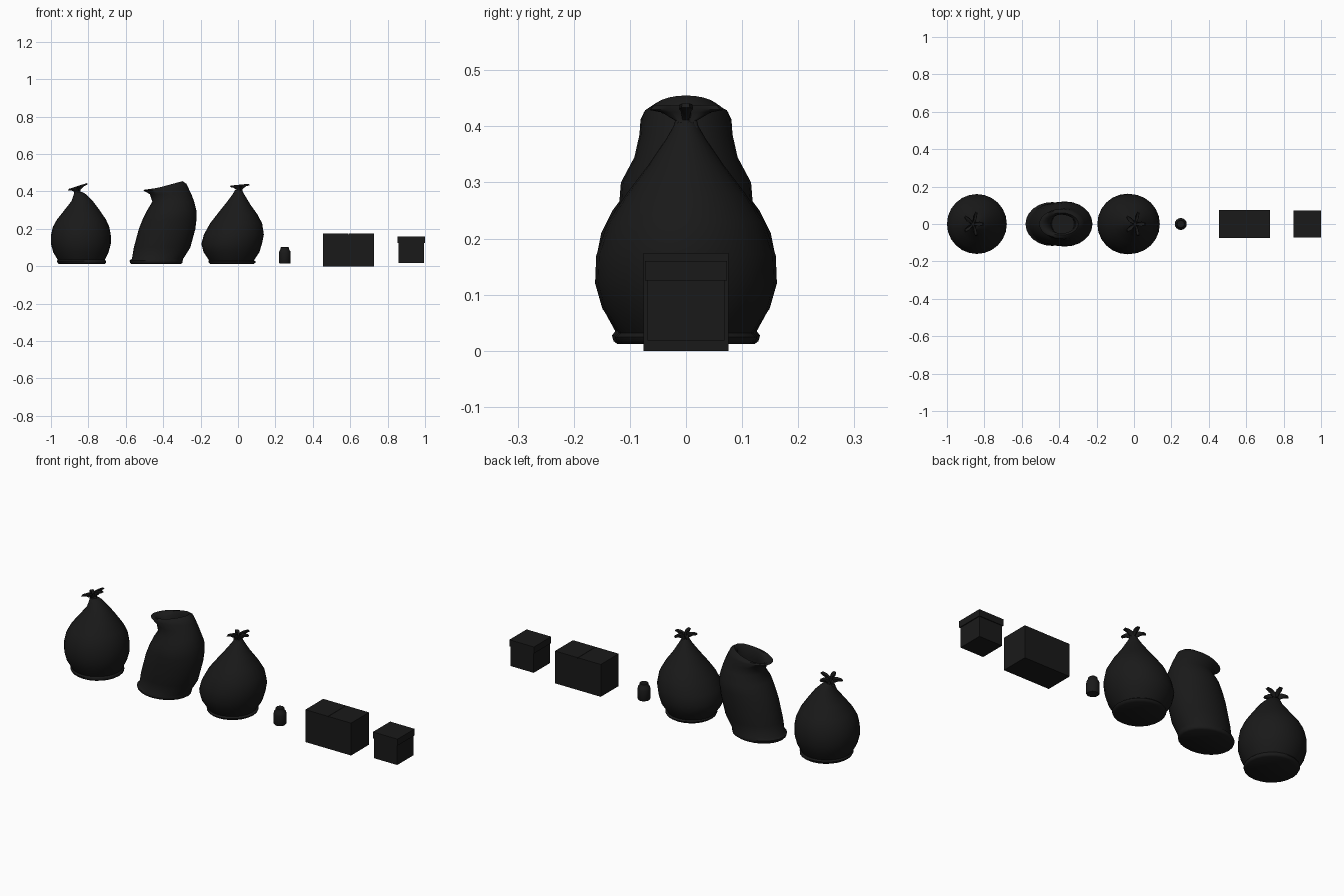
import bpy, bmesh
from math import sin, cos, pi

if "Cube" in bpy.data.objects:
    bpy.data.objects.remove(bpy.data.objects["Cube"])

black = bpy.data.materials.new("matte_black")
black.diffuse_color = (0.01, 0.01, 0.01, 1)
black.use_nodes = True
black.node_tree.nodes["Principled BSDF"].inputs["Base Color"].default_value = black.diffuse_color


def finish(bm, name, angle=None):
    bmesh.ops.recalc_face_normals(bm, faces=bm.faces)
    me = bpy.data.meshes.new(name)
    bm.to_mesh(me)
    bm.free()
    me.materials.append(black)
    ob = bpy.data.objects.new(name, me)
    bpy.context.collection.objects.link(ob)
    if angle:
        bpy.ops.object.select_all(action='DESELECT')
        ob.select_set(True)
        bpy.context.view_layer.objects.active = ob
        bpy.ops.object.shade_smooth_by_angle(angle=angle)
    return ob


def loft(name, rings, n=24, angle=0.9):
    """Bridge elliptical rings (centre x, z, x radius, y radius, z tilt) and cap both ends."""
    bm = bmesh.new()
    loops = []
    for cx, z, rx, ry, k in rings:
        loops.append([bm.verts.new((cx + rx * cos(2 * pi * i / n), ry * sin(2 * pi * i / n),
                                    z + k * cos(2 * pi * i / n))) for i in range(n)])
    for a, b in zip(loops, loops[1:]):
        for i in range(n):
            j = (i + 1) % n
            bm.faces.new((a[i], a[j], b[j], b[i]))
    bm.faces.new(loops[0][::-1])
    bm.faces.new(loops[-1])
    return finish(bm, name, angle)


def knot(name, cx, z, tilt, lobes=5):
    """Flared, lobed tuft of gathered plastic above a tied neck."""
    bm = bmesh.new()
    n = lobes * 6
    loops = []
    for r0, r1, dz in ((0.022, 0, -0.015), (0.015, 0.004, 0.0), (0.027, 0.016, 0.014),
                       (0.038, 0.028, 0.018), (0.034, 0.026, 0.026), (0.012, 0.006, 0.012)):
        ring = []
        for i in range(n):
            a = 2 * pi * i / n + 0.3
            r = r0 + r1 * cos(lobes * a)
            x = r * cos(a) * 0.9
            ring.append(bm.verts.new((cx + x, r * sin(a) * 1.08, z + dz + tilt * x)))
        loops.append(ring)
    for a, b in zip(loops, loops[1:]):
        for i in range(n):
            j = (i + 1) % n
            bm.faces.new((a[i], a[j], b[j], b[i]))
    bm.faces.new(loops[0][::-1])
    bm.faces.new(loops[-1])
    finish(bm, name, 0.9)


def box(name, x, z0, z1, sx, sy):
    bm = bmesh.new()
    bmesh.ops.create_cube(bm, size=1)
    for v in bm.verts:
        v.co = (x + v.co.x * sx, v.co.y * sy, (z0 + z1) / 2 + v.co.z * (z1 - z0))
    return finish(bm, name)


def round_rings(profile):
    return [(x, z, r, r, 0) for x, z, r in profile]


# tied bags
loft("left_tied_bag", round_rings([
    (-.835, .012, .122), (-.835, .017, .129), (-.837, .027, .132), (-.838, .035, .126),
    (-.84, .075, .148), (-.84, .12, .16), (-.84, .165, .16), (-.839, .21, .151),
    (-.837, .25, .131), (-.834, .30, .094), (-.833, .35, .056), (-.845, .385, .033),
    (-.855, .398, .02)]))
knot("left_bag_knot", -.86, .402, .32)

loft("right_tied_bag", round_rings([
    (-.033, .012, .115), (-.032, .018, .124), (-.032, .025, .127), (-.035, .032, .120),
    (-.035, .075, .149), (-.034, .12, .162), (-.022, .17, .16), (-.01, .23, .139),
    (-.004, .28, .106), (-.002, .33, .068), (.002, .38, .034), (.003, .408, .018)]))
knot("right_bag_knot", .006, .41, .1)

# leaning open bag with a rolled mouth
loft("open_bag", [
    (-.438, .012, .132, .108, 0), (-.437, .018, .14, .115, 0), (-.438, .03, .142, .117, 0),
    (-.43, .04, .137, .11, 0), (-.406, .10, .151, .117, 0), (-.379, .20, .151, .12, 0),
    (-.366, .25, .144, .12, 0), (-.354, .30, .131, .116, 0), (-.346, .345, .112, .092, 0),
    (-.36, .385, .111, .083, 0), (-.386, .412, .121, .081, .006), (-.388, .425, .112, .075, .016),
    (-.389, .43, .092, .06, .025), (-.387, .415, .074, .05, .025), (-.38, .37, .065, .055, .01),
    (-.38, .32, .06, .06, 0)])

# small bottle
loft("bottle", round_rings([
    (.25, .014, .028), (.25, .02, .032), (.25, .07, .032), (.25, .082, .029),
    (.25, .09, .023), (.25, .1, .022), (.25, .103, .019)]), 16, 0.6)

# closed carton with two top flaps
box("carton_body", .59, 0, .17, .272, .152)
for side, name in ((-1, "left"), (1, "right")):
    box("carton_flap_" + name, .59 + side * .0685, .17, .174, .135, .152)

# square box with overhanging lid
box("lidded_box_body", .927, .018, .13, .137, .137)
box("box_lid", .927, .125, .16, .146, .146)
